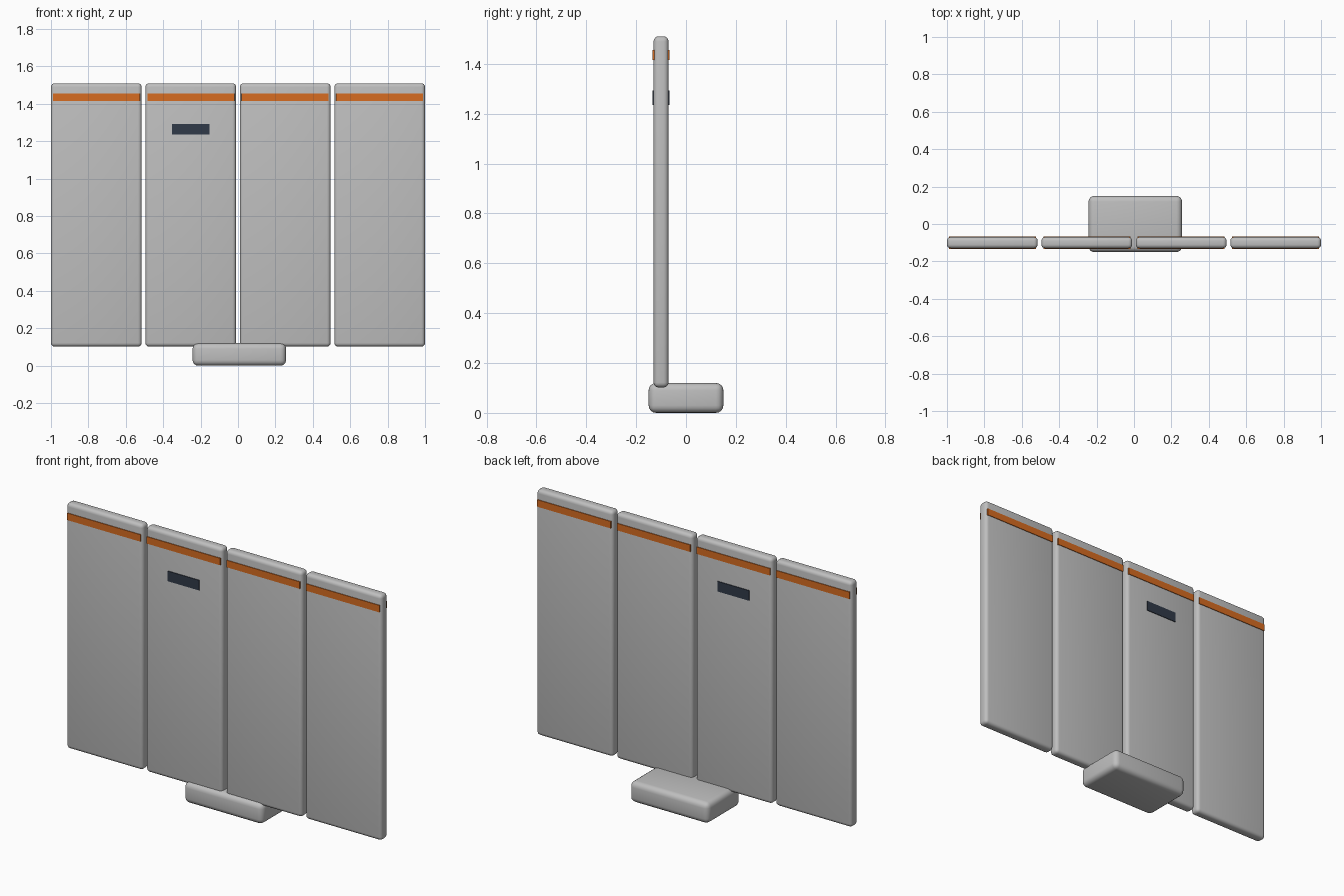
import bpy

if "Cube" in bpy.data.objects:
    bpy.data.objects.remove(bpy.data.objects["Cube"])


def material(name, rgb):
    m = bpy.data.materials.new(name)
    m.diffuse_color = (*rgb, 1)
    m.use_nodes = True
    m.node_tree.nodes["Principled BSDF"].inputs["Base Color"].default_value = m.diffuse_color
    return m


grey = material("light grey", (0.52, 0.52, 0.52))
orange = material("orange", (0.68, 0.15, 0.015))
navy = material("dark navy", (0.03, 0.042, 0.065))


def box(name, centre, size, mat, bevel=0.0):
    """Box of a given size, optionally with smooth rounded edges."""
    bpy.ops.mesh.primitive_cube_add(size=1, location=centre)
    ob = bpy.context.object
    ob.name = name
    ob.scale = size
    bpy.ops.object.transform_apply(location=False, rotation=False, scale=True)
    ob.data.materials.append(mat)
    if bevel:
        mod = ob.modifiers.new("rounded edges", 'BEVEL')
        mod.width = bevel
        mod.segments = 4
        bpy.ops.object.modifier_apply(modifier=mod.name)
        bpy.ops.object.shade_smooth_by_angle(angle=0.7)
    return ob


PITCH, WIDTH, THICK = 0.505, 0.485, 0.06
PANEL_Y, BOTTOM, TOP = -0.10, 0.102, 1.51
PLATE = 0.009                                   # thickness of painted plates
PLATE_OFFSET = THICK / 2 + 0.004 - PLATE / 2    # stands 0.004 proud of panel

# base block
box("base", (0.007, 0, 0.06), (0.5, 0.3, 0.12), grey, 0.03)

# four upright panels, each with a stripe on both faces
for i in range(4):
    x = (i - 1.5) * PITCH
    box(f"panel_{i + 1}", (x, PANEL_Y, (BOTTOM + TOP) / 2),
        (WIDTH, THICK, TOP - BOTTOM), grey, 0.02)
    for side, s in (("front", -1), ("back", 1)):
        y = PANEL_Y + s * PLATE_OFFSET
        box(f"stripe_{i + 1}_{side}", (x, y, 1.435), (0.465, PLATE, 0.04), orange)
        # dark label plate on the second panel only
        if i == 1:
            box(f"label_plate_{side}", (x, y, 1.264), (0.2, PLATE, 0.058), navy)
